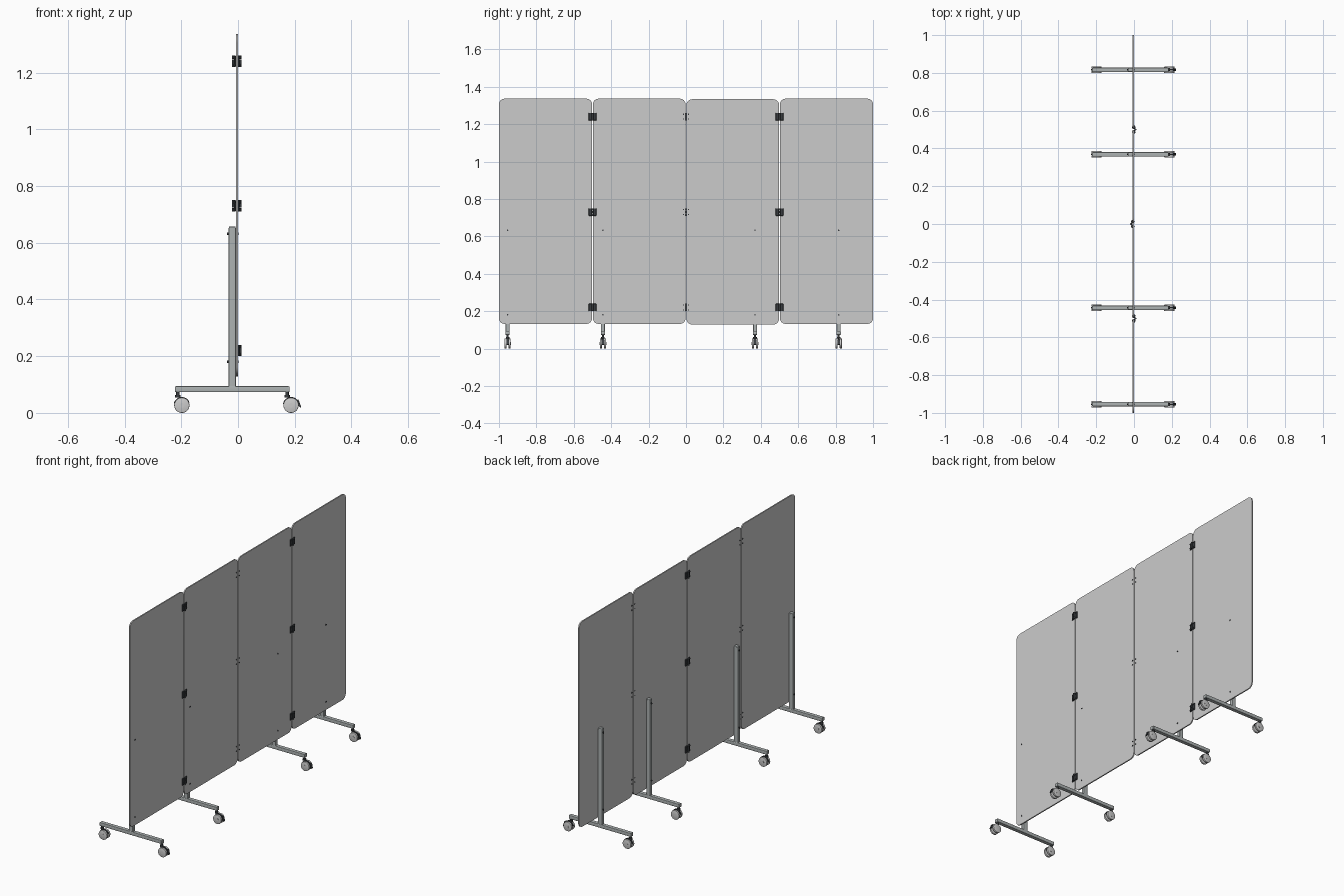
import bpy, bmesh, math
from mathutils import Matrix, Vector

if "Cube" in bpy.data.objects:
    bpy.data.objects.remove(bpy.data.objects["Cube"])


def material(name, c):
    m = bpy.data.materials.new(name)
    m.diffuse_color = (*c, 1)
    m.use_nodes = True
    m.node_tree.nodes["Principled BSDF"].inputs["Base Color"].default_value = m.diffuse_color
    return m


DARK = material("dark_plastic", (0.04, 0.045, 0.05))
METAL = material("metal", (0.42, 0.45, 0.45))


def finish(bm, name, mat=None, smooth=True):
    bmesh.ops.recalc_face_normals(bm, faces=bm.faces)
    me = bpy.data.meshes.new(name)
    bm.to_mesh(me)
    bm.free()
    ob = bpy.data.objects.new(name, me)
    bpy.context.collection.objects.link(ob)
    if mat:
        me.materials.append(mat)
    if smooth:
        bpy.context.view_layer.objects.active = ob
        ob.select_set(True)
        bpy.ops.object.shade_smooth_by_angle(angle=math.radians(35))
        ob.select_set(False)
    return ob


def box(name, lo, hi, mat=None, radius=0, axis=None, seg=4):
    """Box between two corners; bevels the edges along one axis, or all."""
    bm = bmesh.new()
    lo, hi = Vector(lo), Vector(hi)
    bmesh.ops.create_cube(bm, size=1, matrix=Matrix.Translation((lo + hi) / 2)
                          @ Matrix.Diagonal((*(hi - lo), 1)))
    if radius:
        edges = [e for e in bm.edges if axis is None or
                 abs((e.verts[0].co - e.verts[1].co).normalized()[axis]) > 0.9]
        bmesh.ops.bevel(bm, geom=edges, offset=radius, segments=seg,
                        profile=0.5, affect='EDGES')
    return finish(bm, name, mat)


def cylinder(name, c, r, depth, axis, mat=None, n=16, bevel=0):
    rot = {'X': Matrix.Rotation(math.pi / 2, 4, 'Y'),
           'Y': Matrix.Rotation(math.pi / 2, 4, 'X'), 'Z': Matrix()}[axis]
    bm = bmesh.new()
    bmesh.ops.create_cone(bm, cap_ends=True, segments=n, radius1=r, radius2=r,
                          depth=depth, matrix=Matrix.Translation(c) @ rot)
    if bevel:
        rim = [e for e in bm.edges if any(len(f.verts) > 4 for f in e.link_faces)]
        bmesh.ops.bevel(bm, geom=rim, offset=bevel, segments=2, profile=0.5, affect='EDGES')
    return finish(bm, name, mat)


def plate(name, pts, y, width, mat=None):
    """XZ outline extruded along y, centred on y."""
    bm = bmesh.new()
    f = bm.faces.new([bm.verts.new((x, y - width / 2, z)) for x, z in pts])
    ext = bmesh.ops.extrude_face_region(bm, geom=[f])
    bmesh.ops.translate(bm, vec=(0, width, 0),
                        verts=[v for v in ext['geom'] if isinstance(v, bmesh.types.BMVert)])
    return finish(bm, name, mat)


XP, T = -0.004, 0.0035          # panel mid plane and half thickness

# four rounded panels
for i in range(4):
    y0, dz = -1 + i * 0.5, (-0.003 if i == 2 else 0)
    a = y0 + (0.0025 if i else 0)
    b = y0 + 0.5 - (0.0025 if i < 3 else 0)
    box("panel", (XP - T, a, 0.132 + dz), (XP + T, b, 1.336 + dz),
        None, 0.03, axis=0, seg=8)

# hinges: outer seams on the +x face, the middle seam on the -x face
for y, s in ((-0.5, 1), (0, -1), (0.5, 1)):
    for z in (0.22, 0.73, 1.24):
        face, back = XP + s * T, XP - s * T
        for side in (-1, 1):
            ya, yb = sorted((y + side * 0.003, y + side * 0.021))
            xa, xb = sorted((face, face + s * 0.006))
            box("hinge_leaf", (xa, ya, z - 0.02), (xb, yb, z + 0.02), DARK, 0.0015, seg=1)
            for dz in (-0.013, 0.013):
                yc = y + side * 0.013
                cylinder("hinge_bolt", (face + s * 0.007, yc, z + dz), 0.004, 0.004, 'X', DARK, 12)
                cylinder("hinge_nut", (back - s * 0.001, yc, z + dz), 0.0035, 0.003, 'X', DARK, 6)
        for k in (-1, 0, 1):
            cylinder("hinge_knuckle", (face + s * 0.008, y, z + k * 0.0135),
                     0.0055, 0.0128, 'Z', DARK, 14)


def caster(x, y, brake):
    """Twin wheel caster trailing toward +x."""
    wx, wz, r = x + 0.014, 0.027, 0.027
    cylinder("caster_stem", (x, y, 0.066), 0.006, 0.02, 'Z', DARK)
    cylinder("caster_collar", (x, y, 0.0585), 0.0095, 0.009, 'Z', DARK)
    for s in (-1, 1):
        cylinder("wheel", (wx, y + s * 0.0115, wz), r, 0.011, 'Y', None, 32, 0.002)
        cylinder("hub_cap", (wx, y + s * 0.0172, wz), 0.008, 0.001, 'Y', None, 16)
    cylinder("axle", (wx, y, wz), 0.004, 0.03, 'Y', DARK)
    arc = [(wx + 0.029 * math.cos(t), wz + 0.029 * math.sin(t))
           for t in [math.radians(20 + 15 * k) for k in range(11)]]
    hood = arc + [(x - 0.006, wz + 0.006), (wx, wz - 0.006)]
    plate("caster_fork", hood, y, 0.009, DARK)
    if brake:
        plate("brake_lever", [(wx + 0.020, 0.046), (wx + 0.026, 0.047),
                              (wx + 0.036, 0.021), (wx + 0.034, 0.018),
                              (wx + 0.024, 0.026)], y, 0.014, DARK)


# T-shaped feet with post, cross bar, screws and casters
for y in (-0.954, -0.444, 0.369, 0.816):
    box("post", (-0.033, y - 0.0105, 0.09), (XP - T, y + 0.0105, 0.652), METAL, 0.003, axis=2)
    box("post_cap", (-0.0325, y - 0.01, 0.65), (-0.008, y + 0.01, 0.657), METAL, 0.003, seg=2)
    box("base_bar", (-0.218, y - 0.0115, 0.073), (0.178, y + 0.0115, 0.094), METAL, 0.003, axis=0)
    for x0, x1 in ((-0.222, -0.2175), (0.1775, 0.182)):
        box("bar_end_cap", (x0, y - 0.011, 0.0735), (x1, y + 0.011, 0.0935), METAL, 0.0015, seg=2)
    for z in (0.18, 0.632):
        cylinder("post_screw", (-0.035, y, z), 0.004, 0.006, 'X', DARK, 12)
        cylinder("panel_screw", (0.0005, y, z), 0.004, 0.003, 'X', DARK, 12)
    caster(-0.212, y, False)
    caster(0.173, y, True)
